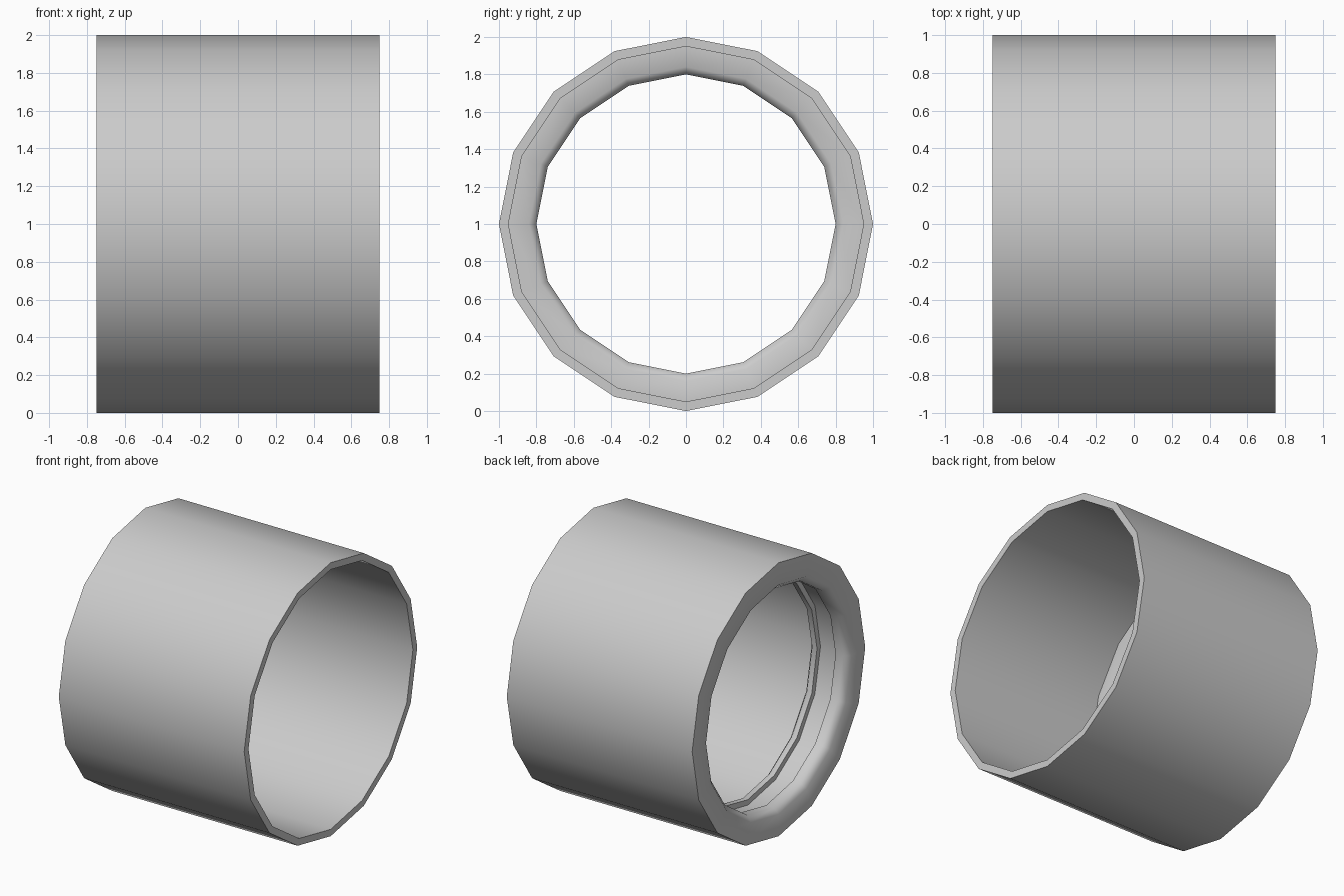
import bpy, math

if "Cube" in bpy.data.objects:
    bpy.data.objects.remove(bpy.data.objects["Cube"])

SIDES = 16
# Closed cross-section (x, radius): outer skin, end faces, thin bore, grooved inner collar
PROFILE = [(-0.75, 1.0), (0.75, 1.0), (0.75, 0.95), (-0.43, 0.95),
           (-0.43, 0.84), (-0.46, 0.80), (-0.50, 0.80), (-0.50, 0.84),
           (-0.65, 0.84), (-0.65, 0.80), (-0.71, 0.80), (-0.75, 0.84)]


def lathe_x(name, profile, height):
    n = len(profile)
    verts = []
    for i in range(SIDES):
        a = 2 * math.pi * i / SIDES
        verts += [(x, r * math.cos(a), height + r * math.sin(a)) for x, r in profile]
    faces = []
    for i in range(SIDES):
        j = (i + 1) % SIDES
        for k in range(n):
            m = (k + 1) % n
            faces.append((i * n + k, i * n + m, j * n + m, j * n + k))
    mesh = bpy.data.meshes.new(name)
    mesh.from_pydata(verts, [], faces)
    mesh.flip_normals()
    obj = bpy.data.objects.new(name, mesh)
    bpy.context.collection.objects.link(obj)
    return obj


# Tube with collar, smooth around and sharp at the rims
tube = lathe_x("tube_with_collar", PROFILE, 1.0)
bpy.context.view_layer.objects.active = tube
tube.select_set(True)
bpy.ops.object.mode_set(mode='EDIT')
bpy.ops.mesh.select_all(action='SELECT')
bpy.ops.mesh.normals_make_consistent(inside=False)
bpy.ops.object.mode_set(mode='OBJECT')
bpy.ops.object.shade_smooth_by_angle(angle=math.radians(60))
